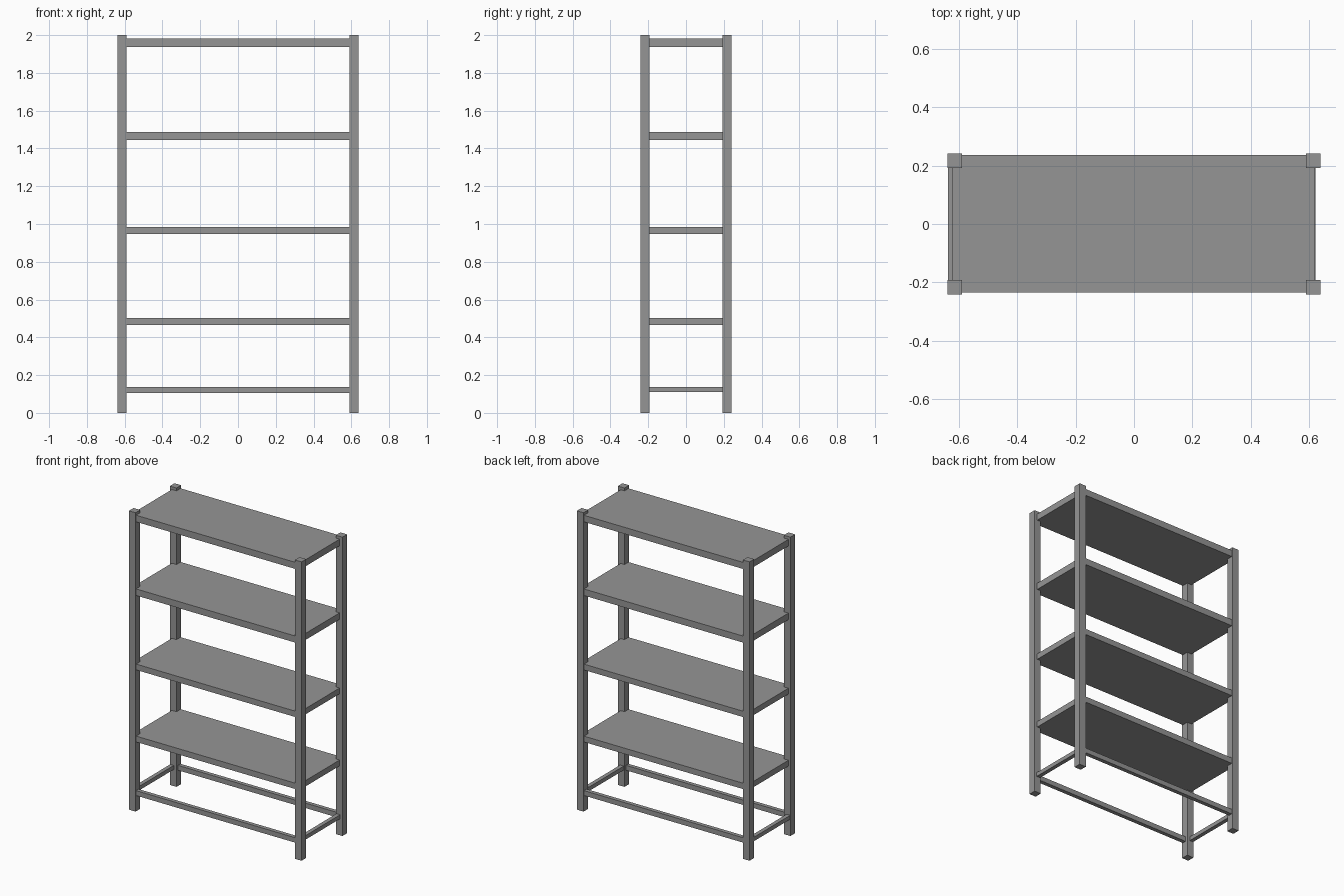
import bpy

default = bpy.data.objects.get("Cube")
if default:
    bpy.data.objects.remove(default, do_unlink=True)

# Single flat metal colour
grey = bpy.data.materials.new("grey_metal")
grey.use_nodes = True
colour = (0.3, 0.3, 0.3, 1.0)
grey.diffuse_color = colour
grey.node_tree.nodes["Principled BSDF"].inputs["Base Color"].default_value = colour


def box(name, x, y, z):
    """Box spanning the (low, high) pairs on each axis."""
    spans = (x, y, z)
    bpy.ops.mesh.primitive_cube_add(size=1, location=[(a + b) / 2 for a, b in spans])
    ob = bpy.context.object
    ob.name = name
    ob.scale = [b - a for a, b in spans]
    bpy.ops.object.transform_apply(location=False, rotation=False, scale=True)
    ob.data.materials.append(grey)
    return ob


def mirrored(low, high, sign):
    return (low, high) if sign > 0 else (-high, -low)


# Corner posts
for sx, side in ((1, "left"), (-1, "right")):
    for sy, end in ((1, "back"), (-1, "front")):
        box(f"{end}_{side}_post", mirrored(0.59, 0.639, sx),
            mirrored(0.192, 0.241, sy), (0, 2))

# Solid shelves
for i, (bottom, top) in enumerate(((0.464, 0.503), (0.946, 0.985),
                                   (1.444, 1.488), (1.937, 1.981))):
    box(f"shelf_{i + 1}", (-0.624, 0.618), (-0.235, 0.236), (bottom, top))

# Open base frame between the posts
box("front_base_rail", (-0.6, 0.6), (-0.235, -0.208), (0.105, 0.138))
box("back_base_rail", (-0.6, 0.6), (0.208, 0.235), (0.105, 0.138))
box("left_base_rail", (0.595, 0.622), (-0.2, 0.2), (0.111, 0.138))
box("right_base_rail", (-0.637, -0.61), (-0.2, 0.2), (0.111, 0.138))
